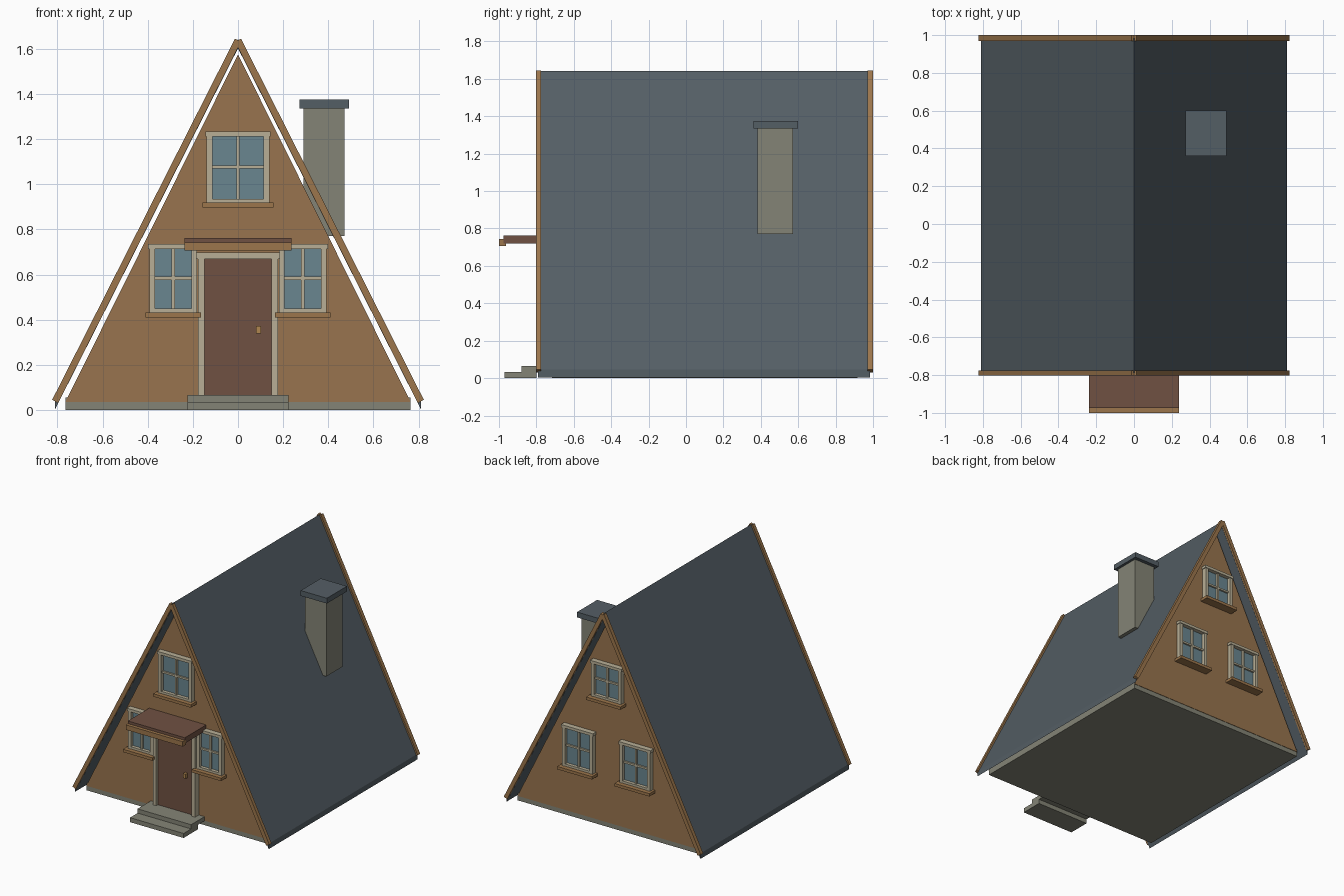
import bpy, bmesh, math

if "Cube" in bpy.data.objects:
    bpy.data.objects.remove(bpy.data.objects["Cube"])


def material(name, r, g, b):
    def lin(c):
        c /= 255
        return c / 12.92 if c <= 0.04045 else ((c + 0.055) / 1.055) ** 2.4
    m = bpy.data.materials.new(name)
    m.diffuse_color = (lin(r), lin(g), lin(b), 1)
    m.use_nodes = True
    m.node_tree.nodes["Principled BSDF"].inputs["Base Color"].default_value = m.diffuse_color
    return m


WALL = material("wall_wood", 152, 116, 78)
WOOD = material("trim_wood", 156, 118, 76)
ROOF = material("roof_slate", 84, 94, 101)
STONE = material("stone", 132, 132, 118)
CREAM = material("frame_cream", 184, 175, 150)
GLASS = material("window_glass", 106, 134, 144)
DOOR = material("door_brown", 112, 81, 66)
BRASS = material("handle_brass", 176, 134, 80)


def prism(name, profile, y0, y1, mat):
    """Extrude an x-z profile from y0 to y1."""
    bm = bmesh.new()
    face = bm.faces.new([bm.verts.new((x, y0, z)) for x, z in profile])
    ext = bmesh.ops.extrude_face_region(bm, geom=[face])
    verts = [v for v in ext["geom"] if isinstance(v, bmesh.types.BMVert)]
    bmesh.ops.translate(bm, verts=verts, vec=(0, y1 - y0, 0))
    bmesh.ops.recalc_face_normals(bm, faces=bm.faces[:])
    me = bpy.data.meshes.new(name)
    bm.to_mesh(me)
    bm.free()
    me.materials.append(mat)
    ob = bpy.data.objects.new(name, me)
    bpy.context.collection.objects.link(ob)
    return ob


def box(name, x0, x1, y0, y1, z0, z1, mat):
    return prism(name, [(x0, z0), (x1, z0), (x1, z1), (x0, z1)], y0, y1, mat)


FRONT, BACK = -0.72, 0.92

# House body and foundation
box("foundation", -0.765, 0.765, FRONT + 0.003, BACK - 0.003, 0, 0.055, STONE)
prism("gable_walls", [(-0.765, 0.035), (0.765, 0.035), (0, 1.575)], FRONT, BACK, WALL)

# Steep roof, a thin chevron with vertical eave cuts
EX, EZ, AZ, T = 0.81, 0.045, 1.643, 0.041
prism("roof", [(-EX, EZ), (0, AZ), (EX, EZ), (EX, EZ - T), (0, AZ - T), (-EX, EZ - T)],
      -0.79, 0.985, ROOF)

# Barge boards along the gable edges
slope = math.hypot(EX, AZ - EZ)
nx, nz = (AZ - EZ) / slope * 0.015, EX / slope * 0.015
for end, y0, y1 in (("front", -0.802, -0.775), ("back", 0.97, 1.0)):
    for side, s in (("left", -1), ("right", 1)):
        top, low = 1.638, 0.038
        prism(f"barge_board_{end}_{side}",
              [(s * nx, top + nz), (s * (EX + nx), low + nz),
               (s * (EX - nx), low - nz), (-s * nx, top - nz)], y0, y1, WOOD)

# Chimney
box("chimney", 0.291, 0.471, 0.383, 0.573, 0.77, 1.335, STONE)
box("chimney_cap", 0.272, 0.491, 0.36, 0.60, 1.335, 1.375, ROOF)


def window(name, wall, out, cx, w, z0, z1):
    """Framed four-pane window; out is the outward y direction."""
    def part(label, xa, xb, za, zb, depth, mat):
        ya, yb = sorted((wall - out * 0.01, wall + out * depth))
        box(f"{name}_{label}", cx + xa, cx + xb, ya, yb, za, zb, mat)
    h, st, rl = w / 2, 0.025, 0.021
    mid = (z0 + z1) / 2
    part("glass", -h + 0.01, h - 0.01, z0 + 0.01, z1 - 0.01, 0.009, GLASS)
    part("left_stile", -h, -h + st, z0, z1 - rl, 0.036, CREAM)
    part("right_stile", h - st, h, z0, z1 - rl, 0.036, CREAM)
    part("top_rail", -h - 0.006, h + 0.006, z1 - rl, z1, 0.04, CREAM)
    part("bottom_rail", -h + st, h - st, z0, z0 + rl * 0.8, 0.034, CREAM)
    part("upright_bar", -0.007, 0.007, z0, z1 - rl, 0.024, CREAM)
    part("cross_bar", -h + st, h - st, mid - 0.007, mid + 0.007, 0.022, CREAM)
    part("sill", -h - 0.018, h + 0.018, z0 - 0.022, z0, 0.068, WOOD)


# Windows
window("front_upper_window", FRONT, -1, 0, 0.278, 0.919, 1.233)
window("back_upper_window", BACK, 1, 0, 0.25, 0.975, 1.245)
for side, s in (("left", -1), ("right", 1)):
    window(f"front_{side}_window", FRONT, -1, s * 0.287, 0.21, 0.432, 0.735)
    window(f"back_{side}_window", BACK, 1, s * 0.24, 0.255, 0.385, 0.695)

# Door with frame and handle
box("door", -0.15, 0.15, FRONT - 0.025, FRONT + 0.01, 0.06, 0.668, DOOR)
for side, s in (("left", -1), ("right", 1)):
    xa, xb = sorted((s * 0.148, s * 0.177))
    box(f"door_frame_{side}", xa, xb, FRONT - 0.045, FRONT + 0.01, 0.06, 0.668, CREAM)
box("door_frame_top", -0.185, 0.185, FRONT - 0.048, FRONT + 0.01, 0.668, 0.698, CREAM)
box("door_handle", 0.08, 0.101, FRONT - 0.05, FRONT - 0.02, 0.338, 0.373, BRASS)

# Door canopy
box("canopy", -0.238, 0.238, -0.975, FRONT + 0.01, 0.72, 0.763, DOOR)
box("canopy_fascia", -0.238, 0.238, -1.0, -0.963, 0.706, 0.743, WOOD)

# Entry steps
box("lower_step", -0.224, 0.224, -0.97, -0.80, 0, 0.034, STONE)
box("upper_step", -0.224, 0.224, -0.88, FRONT + 0.01, 0.034, 0.066, STONE)
